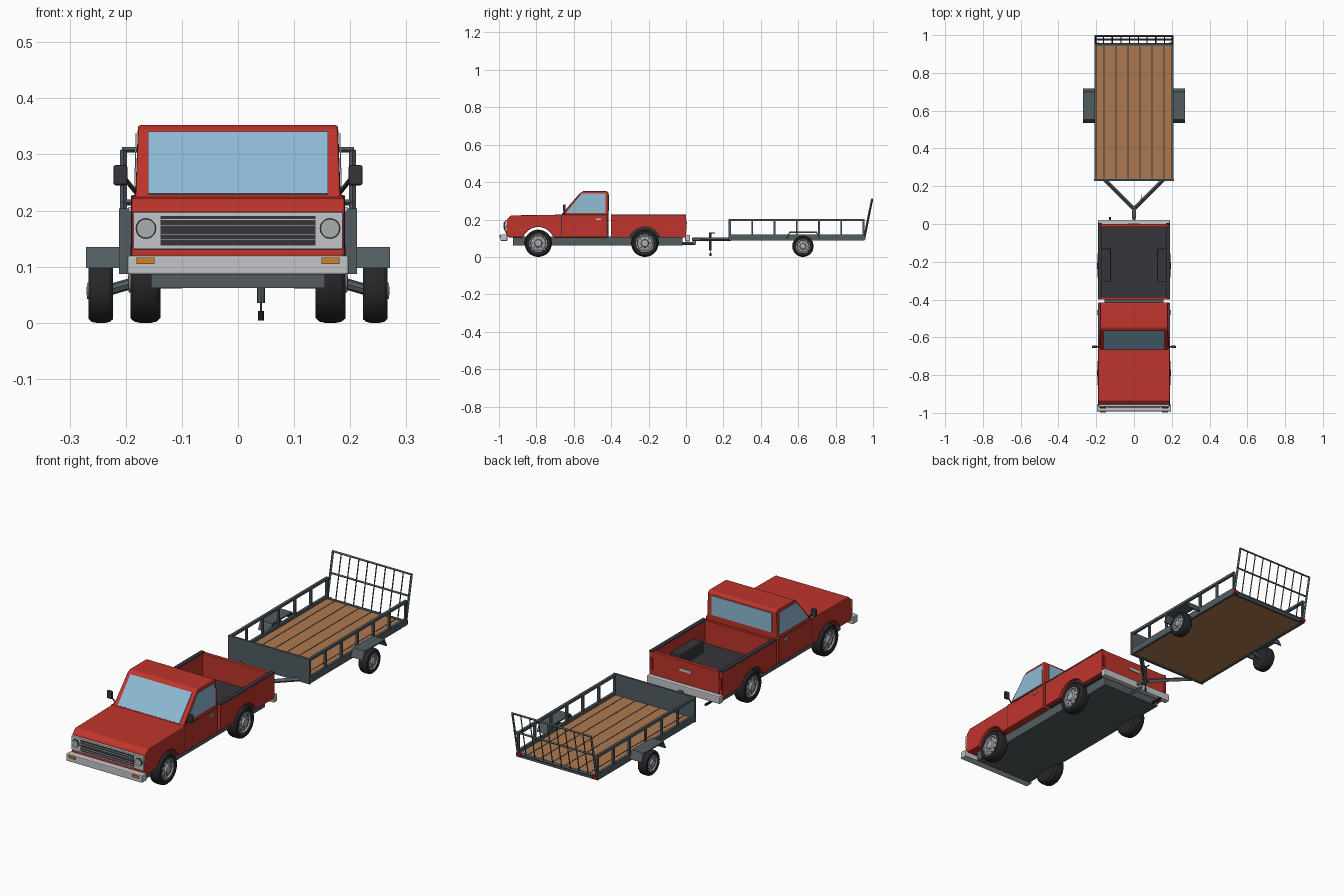
import bpy, bmesh
from math import sin, cos, pi, sqrt, atan2
from mathutils import Vector

cube = bpy.data.objects.get("Cube")
if cube:
    bpy.data.objects.remove(cube, do_unlink=True)


def material(name, r, g, b):
    m = bpy.data.materials.new(name)
    m.use_nodes = True
    m.diffuse_color = (r, g, b, 1)
    m.node_tree.nodes["Principled BSDF"].inputs["Base Color"].default_value = (r, g, b, 1)
    return m


RED = material("red paint", .52, .035, .025)
SLATE = material("slate steel", .085, .108, .12)
CHARCOAL = material("charcoal liner", .037, .035, .042)
RUBBER = material("black rubber", .02, .019, .022)
CHROME = material("chrome", .55, .56, .58)
SILVER = material("wheel silver", .4, .42, .43)
GLASS = material("blue glass", .27, .5, .66)
WOOD = material("wood planks", .42, .19, .08)
AMBER = material("amber lamp", .65, .22, .02)
LAMP = material("red lamp", .35, .012, .012)


def finish(name, bm, mat, bevel=0, smooth=False):
    bmesh.ops.recalc_face_normals(bm, faces=bm.faces)
    me = bpy.data.meshes.new(name)
    bm.to_mesh(me)
    bm.free()
    me.materials.append(mat)
    ob = bpy.data.objects.new(name, me)
    bpy.context.collection.objects.link(ob)
    if bevel:
        mod = ob.modifiers.new("edge", "BEVEL")
        mod.width, mod.segments = bevel, 2
    if smooth:
        bpy.ops.object.select_all(action="DESELECT")
        ob.select_set(True)
        bpy.context.view_layer.objects.active = ob
        bpy.ops.object.shade_smooth_by_angle()
    return ob


def prism(name, pts, vec, mat, bevel=0):
    """Extrude a polygon along a vector."""
    bm = bmesh.new()
    face = bm.faces.new([bm.verts.new(p) for p in pts])
    new = bmesh.ops.extrude_face_region(bm, geom=[face])["geom"]
    bmesh.ops.translate(bm, vec=vec, verts=[v for v in new if isinstance(v, bmesh.types.BMVert)])
    return finish(name, bm, mat, bevel)


def box(name, x, y, z, mat, bevel=0):
    pts = [(x[0], y[0], z[0]), (x[1], y[0], z[0]), (x[1], y[1], z[0]), (x[0], y[1], z[0])]
    return prism(name, pts, (0, 0, z[1] - z[0]), mat, bevel)


def side(name, s, x, y, z, mat, bevel=0):
    """Box on one side; s is +1 for left, -1 for right."""
    return box(name, sorted((s * x[0], s * x[1])), y, z, mat, bevel)


def bar(name, p, q, r, mat, sides=4):
    p, q = Vector(p), Vector(q)
    bm = bmesh.new()
    bmesh.ops.create_cone(bm, cap_ends=True, segments=sides, radius1=r, radius2=r, depth=(q - p).length)
    turn = (q - p).to_track_quat("Z", "Y")
    bm.transform(turn.to_matrix().to_4x4())
    bmesh.ops.translate(bm, vec=(p + q) / 2, verts=bm.verts)
    return finish(name, bm, mat, smooth=sides > 6)


def lathe(name, profile, centre, s, mat, steps=32):
    """Revolve (radius, outward offset) pairs about the x axis."""
    bm = bmesh.new()
    rings = [[bm.verts.new((centre[0] + s * x, centre[1] + r * cos(2 * pi * i / steps),
                            centre[2] + r * sin(2 * pi * i / steps))) for i in range(steps)]
             for r, x in profile]
    for a, b in zip(rings, rings[1:]):
        for i in range(steps):
            j = (i + 1) % steps
            bm.faces.new((a[i], a[j], b[j], b[i]))
    bm.faces.new(rings[0])
    bm.faces.new(rings[-1])
    return finish(name, bm, mat, smooth=True)


def wheel(name, s, x, y, r, w):
    c, h = (s * x, y, r), w / 2
    lathe(name + "_tire", [(r * .6, -h), (r * .88, -h), (r * .97, -h * .75), (r, -h * .4), (r, h * .4),
                           (r * .97, h * .75), (r * .88, h), (r * .66, h * .95), (r * .62, h * .6)], c, s, RUBBER)
    lathe(name + "_rim", [(r * .64, -h * .9), (r * .66, h * .9), (r * .58, h * .9),
                          (r * .53, h * .68), (r * .3, h * .8), (r * .25, h * 1.1), (r * .1, h * 1.15)], c, s, SILVER)
    for i in range(8):
        a = 2 * pi * i / 8
        p = Vector((s * (x + h * .6), y + r * .43 * cos(a), r + r * .43 * sin(a)))
        bar(name + "_slot", p, p + Vector((s * h * .2, 0, 0)), r * .06, SLATE, 6)


def arch(y, r=.087, zc=.073, low=.105, n=14):
    """Wheel arch points from rear to front."""
    a0 = atan2(low - zc, sqrt(r * r - (low - zc) ** 2))
    return [(y + r * cos(a0 + (pi - 2 * a0) * i / n), zc + r * sin(a0 + (pi - 2 * a0) * i / n)) for i in range(n + 1)]


def yz(x, pts):
    return [(x, y, z) for y, z in pts]


FRONT, REAR = -.79, -.22

# Truck hood and lower cab, with the wheel arch in the profile
lower = [(-.415, .105), (-.415, .228), (-.665, .226), (-.935, .222), (-.956, .203), (-.963, .12), (-.95, .105)]
prism("hood_and_doors", yz(-.19, lower + arch(FRONT)[::-1]), (.38, 0, 0), RED, .004)

# Upper cab, slightly narrower at the roof
roof = [(-.667, .222), (-.562, .344), (-.548, .352), (-.425, .352), (-.415, .344), (-.415, .222)]
cab = prism("upper_cab", yz(-.183, roof), (.366, 0, 0), RED, .004)
for v in cab.data.vertices:
    if v.co.z > .3:
        v.co.x *= .975


def screen(x, z, lift=.003):
    return (x, -.667 + (z - .222) * .105 / .122 - lift * .75, z + lift * .5)


prism("windshield", [screen(-.16, .229), screen(.16, .229), screen(.16, .339), screen(-.16, .339)],
      (0, .004, -.003), GLASS)
box("rear_window", (-.155, .155), (-.416, -.412), (.245, .335), GLASS)
box("chassis", (-.155, .155), (-.925, -.02), (.062, .108), SLATE)

for s in (1, -1):
    # Cab sides: glass, seams, handles and mirrors
    glass = [(s * .183, -.64, .236), (s * .183, -.43, .236), (s * .1805, -.43, .338), (s * .1805, -.558, .338)]
    prism("side_window", glass, (s * .002, 0, 0), GLASS)
    for y in (-.668, -.424):
        side("door_seam", s, (.189, .191), (y, y + .004), (.115, .224), CHARCOAL)
    side("belt_seam", s, (.188, .191), (-.668, -.42), (.222, .226), CHARCOAL)
    side("door_handle", s, (.189, .195), (-.482, -.455), (.198, .206), CHROME)
    side("mirror", s, (.197, .222), (-.657, -.643), (.245, .281), CHARCOAL, .004)
    bar("mirror_arm", (s * .18, -.65, .23), (s * .2, -.65, .255), .004, RUBBER)

    # Bed sides, rails and wheel wells
    wall = [(0, .105), (0, .222), (-.4, .222), (-.4, .105)] + arch(REAR)[::-1]
    prism("bed_side", yz(s * .173, wall), (s * .017, 0, 0), RED)
    side("bed_rail", s, (.171, .191), (-.4, 0), (.221, .227), CHARCOAL)
    side("wheel_well", s, (.122, .174), (-.305, -.13), (.107, .172), CHARCOAL, .004)
    side("tail_lamp", s, (.17, .187), (0, .004), (.14, .195), LAMP)

    # Front lamps
    bar("headlamp_rim", (s * .164, -.973, .168), (s * .164, -.955, .168), .0185, CHARCOAL, 20)
    bar("headlamp", (s * .164, -.976, .168), (s * .164, -.955, .168), .0168, SILVER, 20)
    side("indicator", s, (.149, .181), (-.997, -.99), (.105, .116), AMBER)

    for name, y in (("front_wheel", FRONT), ("rear_wheel", REAR)):
        wheel(name, s, .165, y, .073, .054)
        bar("axle_stub", (s * .1, y, .073), (s * .16, y, .073), .012, SLATE, 8)

# Bed floor and ends
box("bed_floor", (-.173, .173), (-.4, 0), (.105, .118), CHARCOAL)
box("bed_front_wall", (-.173, .173), (-.4, -.387), (.105, .224), RED)
box("tailgate", (-.173, .173), (-.016, .001), (.105, .224), RED)
box("tailgate_handle", (-.03, .03), (0, .005), (.176, .188), CHROME)

# Grille and bumpers
box("grille_surround", (-.187, .187), (-.968, -.95), (.131, .197), CHROME, .002)
box("grille_mesh", (-.138, .138), (-.97, -.965), (.138, .19), CHARCOAL)
for z in (.148, .158, .174, .184):
    box("grille_slat", (-.138, .138), (-.973, -.966), (z - .0015, z + .0015), CHROME)
box("front_bumper", (-.197, .197), (-.992, -.955), (.086, .12), CHROME, .004)
box("rear_bumper", (-.19, .19), (-.005, .022), (.083, .118), CHROME, .004)
bar("exhaust", (-.127, -.1, .07), (-.127, .036, .07), .006, RUBBER, 8)

# Hitch, tongue and jack
bar("hitch_bar", (0, -.06, .072), (0, .052, .072), .008, SLATE)
bar("hitch_ball", (0, .045, .072), (0, .045, .095), .009, CHROME, 10)
box("coupler", (-.011, .011), (.032, .095), (.086, .103), SLATE, .003)
for s in (1, -1):
    bar("tongue_arm", (0, .08, .094), (s * .16, .24, .094), .01, SLATE)
bar("jack_tube", (.041, .13, .035), (.041, .13, .13), .007, SLATE, 8)
bar("jack_rod", (.041, .13, .01), (.041, .13, .04), .002, SLATE, 6)
bar("jack_foot", (.041, .13, .004), (.041, .13, .021), .005, RUBBER, 8)
bar("jack_crank", (.041, .13, .128), (.041, .155, .128), .003, SLATE, 6)

# Trailer deck with plank seams
box("trailer_deck", (-.2, .2), (.235, .95), (.092, .106), WOOD)
for i in range(6):
    x = (i - 2.5) * .0635
    box("plank_seam", (x - .002, x + .002), (.24, .95), (.1055, .107), CHARCOAL)
box("trailer_front_panel", (-.212, .212), (.228, .238), (.087, .204), SLATE)
box("trailer_rear_beam", (-.205, .205), (.942, .954), (.088, .108), SLATE)

for s in (1, -1):
    # Trailer side frame
    side("lower_rail", s, (.198, .21), (.23, .954), (.088, .12), SLATE)
    side("upper_rail", s, (.198, .21), (.23, .954), (.192, .204), SLATE)
    for i in range(7):
        y = .23 + i * .119
        side("rail_post", s, (.199, .209), (y, y + .01), (.1, .2), SLATE)
    side("trailer_lamp", s, (.185, .21), (.952, .96), (.092, .108), LAMP)

    # Fender bent down at both ends
    fender = [(.535, .098), (.553, .135), (.7, .135), (.718, .098), (.712, .098), (.696, .129), (.557, .129), (.541, .098)]
    prism("fender", yz(s * .209, fender), (s * .062, 0, 0), SLATE)
    wheel("trailer_wheel", s, .2445, .625, .057, .044)
    bar("trailer_axle", (s * .19, .625, .07), (s * .235, .625, .057), .01, SLATE, 8)


# Leaning ramp gate
def gate(x, t):
    return (x, .953 + t * .042, .1 + t * .208)


for s in (1, -1):
    bar("gate_upright", gate(s * .204, 0), gate(s * .204, 1), .006, SLATE)
for t in (.02, .55, 1):
    bar("gate_crossbar", gate(-.207, t), gate(.207, t), .005, SLATE)
for i in range(8):
    x = (i - 3.5) * .046
    bar("gate_bar", gate(x, 0), gate(x, 1), .003, SLATE)
